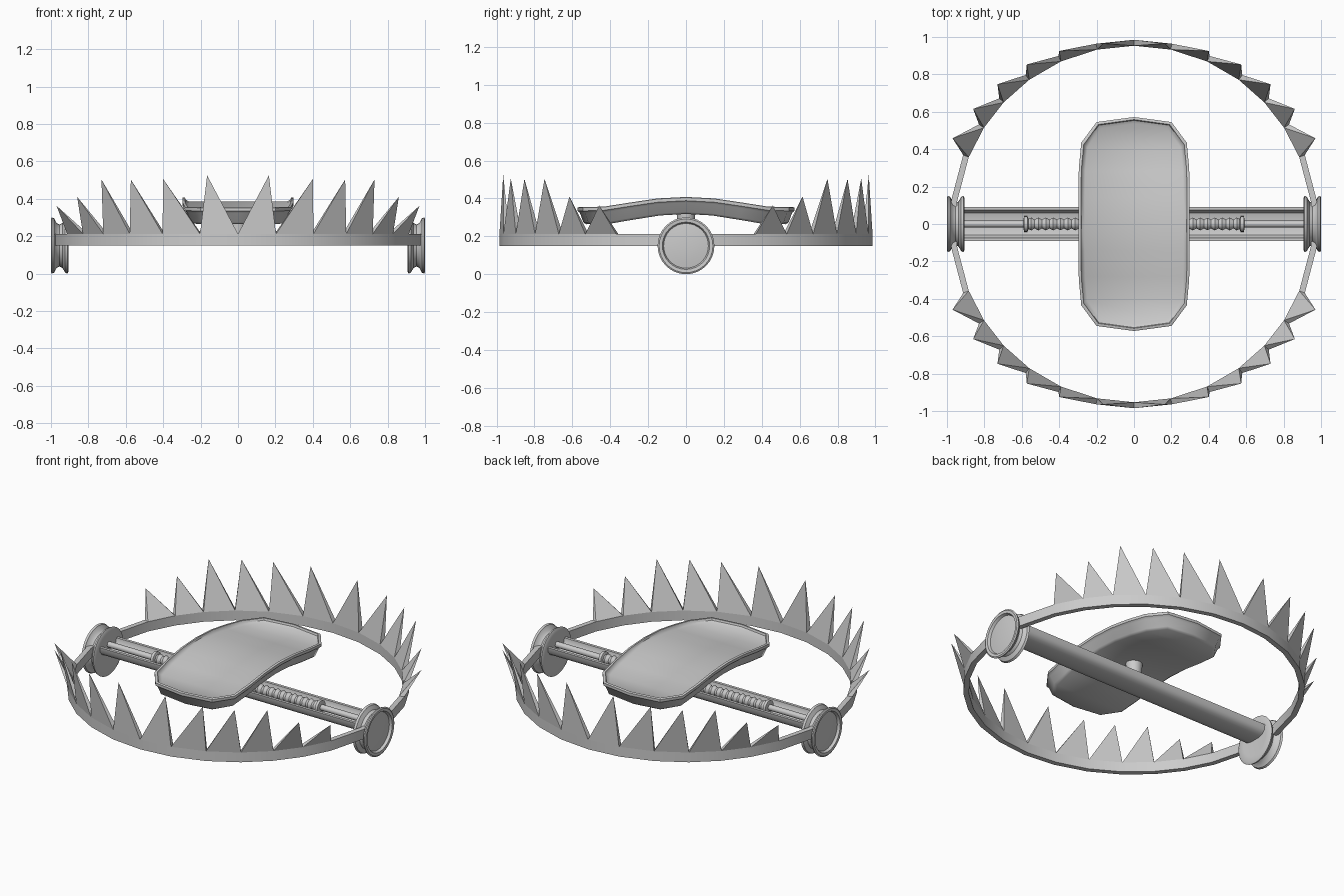
import bpy, bmesh, math
from math import sin, cos, pi, radians

if "Cube" in bpy.data.objects:
    bpy.data.objects.remove(bpy.data.objects["Cube"])


def make(name, verts, faces, angle=35):
    me = bpy.data.meshes.new(name)
    me.from_pydata(verts, [], faces)
    bm = bmesh.new()
    bm.from_mesh(me)
    bmesh.ops.recalc_face_normals(bm, faces=bm.faces)
    bm.to_mesh(me)
    bm.free()
    ob = bpy.data.objects.new(name, me)
    bpy.context.collection.objects.link(ob)
    bpy.ops.object.select_all(action='DESELECT')
    ob.select_set(True)
    bpy.context.view_layer.objects.active = ob
    bpy.ops.object.shade_smooth_by_angle(angle=radians(angle))
    return ob


def loft(name, rings, caps=True, angle=35):
    """Skin a list of closed rings that share one vertex count."""
    n = len(rings[0])
    verts = [v for r in rings for v in r]
    faces = [(i * n + j, i * n + (j + 1) % n, (i + 1) * n + (j + 1) % n, (i + 1) * n + j)
             for i in range(len(rings) - 1) for j in range(n)]
    if caps:
        faces += [tuple(range(n)), tuple(range(len(verts) - n, len(verts)))]
    return make(name, verts, faces, angle)


def lathe_x(name, profile, z, n=24, angle=35):
    """Turn (x, radius) points about a line along x at height z."""
    return loft(name, [[(x, r * cos(2 * pi * k / n), z + r * sin(2 * pi * k / n))
                        for k in range(n)] for x, r in profile], True, angle)


# Jaws: two half rings with leaning pyramid teeth
R_OUT, R_IN, Z0, Z1 = 0.985, 0.953, 0.15, 0.212
ANG = [0, 11.9, 24.2, 36, 47, 57.3, 68, 82.5, 90]
TIPS = [(0.165, 0.965, 0.525), (0.40, 0.925, 0.505), (0.573, 0.853, 0.503),
        (0.73, 0.747, 0.503), (0.86, 0.615, 0.41), (0.97, 0.458, 0.362)]


def polar(r, a, z, sy):
    return (r * sin(radians(a)), sy * r * cos(radians(a)), z)


for sy, side in ((-1, 'front'), (1, 'back')):
    full = [-a for a in ANG[:0:-1]] + ANG
    loft(side + '_jaw', [[polar(R_OUT, a, Z0, sy), polar(R_OUT, a, Z1, sy),
                          polar(R_IN, a, Z1, sy), polar(R_IN, a, Z0, sy)] for a in full])
    verts, faces = [], []
    for sx in (-1, 1):
        for i, (tx, ty, tz) in enumerate(TIPS):
            a, b, k = sx * ANG[i], sx * ANG[i + 1], len(verts)
            verts += [polar(R_OUT, a, Z1, sy), polar(R_OUT, b, Z1, sy),
                      polar(R_IN, b, Z1, sy), polar(R_IN, a, Z1, sy), (sx * tx, sy * ty, tz)]
            faces += [(k + j, k + (j + 1) % 4, k + 4) for j in range(4)]
            faces.append((k, k + 1, k + 2, k + 3))
    make(side + '_teeth', verts, faces)

# Spool shaped hubs with a recessed domed outer face
HUB = [(0.908, 0.10), (0.905, 0.135), (0.912, 0.15), (0.925, 0.145), (0.938, 0.12),
       (0.955, 0.112), (0.97, 0.12), (0.983, 0.145), (0.995, 0.15), (1.0, 0.142),
       (0.998, 0.125), (0.982, 0.118), (0.987, 0.08), (0.99, 0.03)]
for s, side in ((-1, 'left'), (1, 'right')):
    lathe_x(side + '_hub', [(s * x, r) for x, r in HUB], 0.15, 32)

# Open trough bar between the hubs
half = [(0.092, 0.212), (0.088, 0.18), (0.07, 0.16), (0.035, 0.15)]
inner = [(0.03, 0.165), (0.06, 0.173), (0.072, 0.19), (0.074, 0.212)]
section = half + [(-y, z) for y, z in half[::-1]] + [(-y, z) for y, z in inner[::-1]] + inner
loft('base_bar', [[(x, y, z) for y, z in section] for x in (-0.93, 0.93)])

# Coil spring sleeve, its end collars, and the rod
N = 58
lathe_x('spring', [(-0.57 + 1.14 * i / N, 0.034 if i % 2 else 0.024) for i in range(N + 1)],
        0.198, 12)
for s, side in ((-1, 'left'), (1, 'right')):
    lathe_x(side + '_collar', [(s * 0.565, 0.03), (s * 0.57, 0.042),
                               (s * 0.587, 0.042), (s * 0.59, 0.03)], 0.198, 16)
lathe_x('rod', [(-0.93, 0.018), (0.93, 0.018)], 0.198, 12)

# Trigger plate: bent, chamfered tray with a raised lip
KEYS = [(0, 0.408), (0.15, 0.40), (0.3, 0.378), (0.43, 0.357), (0.6, 0.353)]


def bend(y):
    y = abs(y)
    for (y0, z0), (y1, z1) in zip(KEYS, KEYS[1:]):
        if y <= y1:
            return z0 + (z1 - z0) * (y - y0) / (y1 - y0)
    return KEYS[-1][1]


right = [(0.2, -0.545), (0.282, -0.435), (0.295, -0.3), (0.298, -0.15), (0.298, 0),
         (0.298, 0.15), (0.295, 0.3), (0.282, 0.435), (0.2, 0.545)]
outline = [(0, -0.572)] + right + [(0, 0.572)] + [(-x, y) for x, y in right[::-1]]
n = len(outline)
# each layer: inset distance, height offset from the bend
layers = [(0.045, -0.09), (0.03, -0.08), (0.012, -0.03), (0.0, -0.02), (0.0, -0.003),
          (0.004, 0.0), (0.014, 0.0), (0.018, -0.012), (0.035, -0.022)]
verts, faces = [], []
for d, dz in layers:
    for x, y in outline:
        verts.append((x * (1 - d / 0.3), y * (1 - d / 0.572), bend(y) + dz))
for i in range(len(layers) - 1):
    for j in range(n):
        k = (j + 1) % n
        faces.append((i * n + j, i * n + k, (i + 1) * n + k, (i + 1) * n + j))
for base in (0, (len(layers) - 1) * n):
    # cross strips close the underside and the dish
    faces += [(base, base + 1, base + n - 1), (base + 10, base + 9, base + 11)]
    faces += [(base + j, base + j + 1, base + n - j - 1, base + n - j) for j in range(1, 9)]
make('trigger_plate', verts, faces, 40)

# Post carrying the plate
loft('plate_post', [[(r * cos(k * pi / 8), r * sin(k * pi / 8), z) for k in range(16)]
                    for r, z in ((0.045, 0.165), (0.045, 0.25), (0.05, 0.33))])
